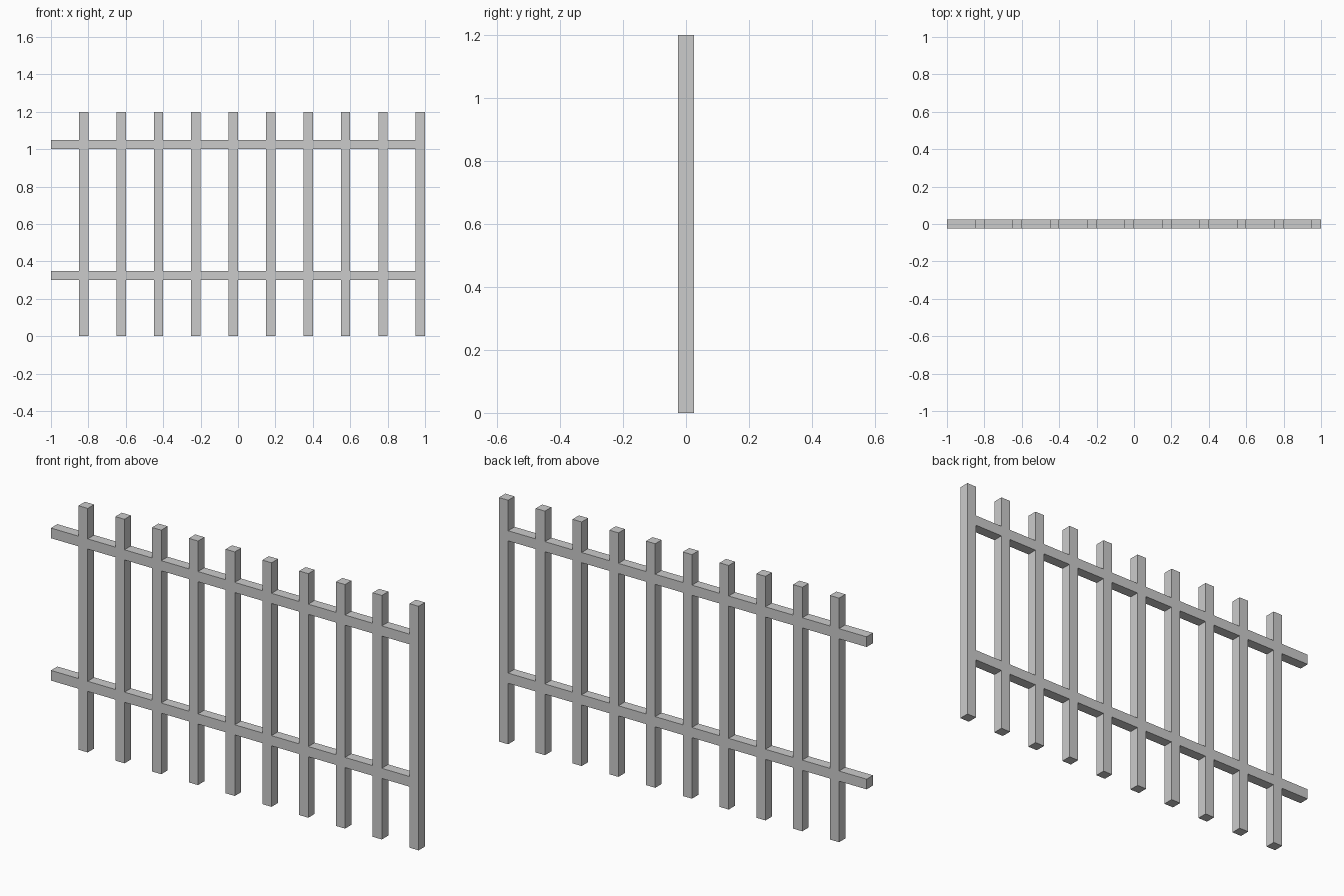
import bpy

if "Cube" in bpy.data.objects:
    bpy.data.objects.remove(bpy.data.objects["Cube"])

COUNT, PITCH, BAR, HEIGHT = 10, 0.2, 0.05, 1.2


def repeated_box(name, x0, x1, z0, z1):
    """Box of bar thickness, repeated along x at the picket spacing."""
    bpy.ops.mesh.primitive_cube_add(size=1)
    ob = bpy.context.object
    ob.name = name
    for v in ob.data.vertices:
        v.co.x = x1 if v.co.x > 0 else x0
        v.co.y *= BAR
        v.co.z = z1 if v.co.z > 0 else z0
    arr = ob.modifiers.new("repeat", 'ARRAY')
    arr.count = COUNT
    arr.use_relative_offset = False
    arr.use_constant_offset = True
    arr.constant_offset_displace = (PITCH, 0, 0)
    return ob


# Upright pickets, the last one ending the fence on the right
picket_left = -1 + PITCH - BAR
repeated_box("pickets", picket_left, picket_left + BAR, 0, HEIGHT)

# Rail pieces fitted flush between pickets, overhanging on the left
repeated_box("lower_rail", -1, picket_left, 0.30, 0.35)
repeated_box("upper_rail", -1, picket_left, 1.00, 1.05)
